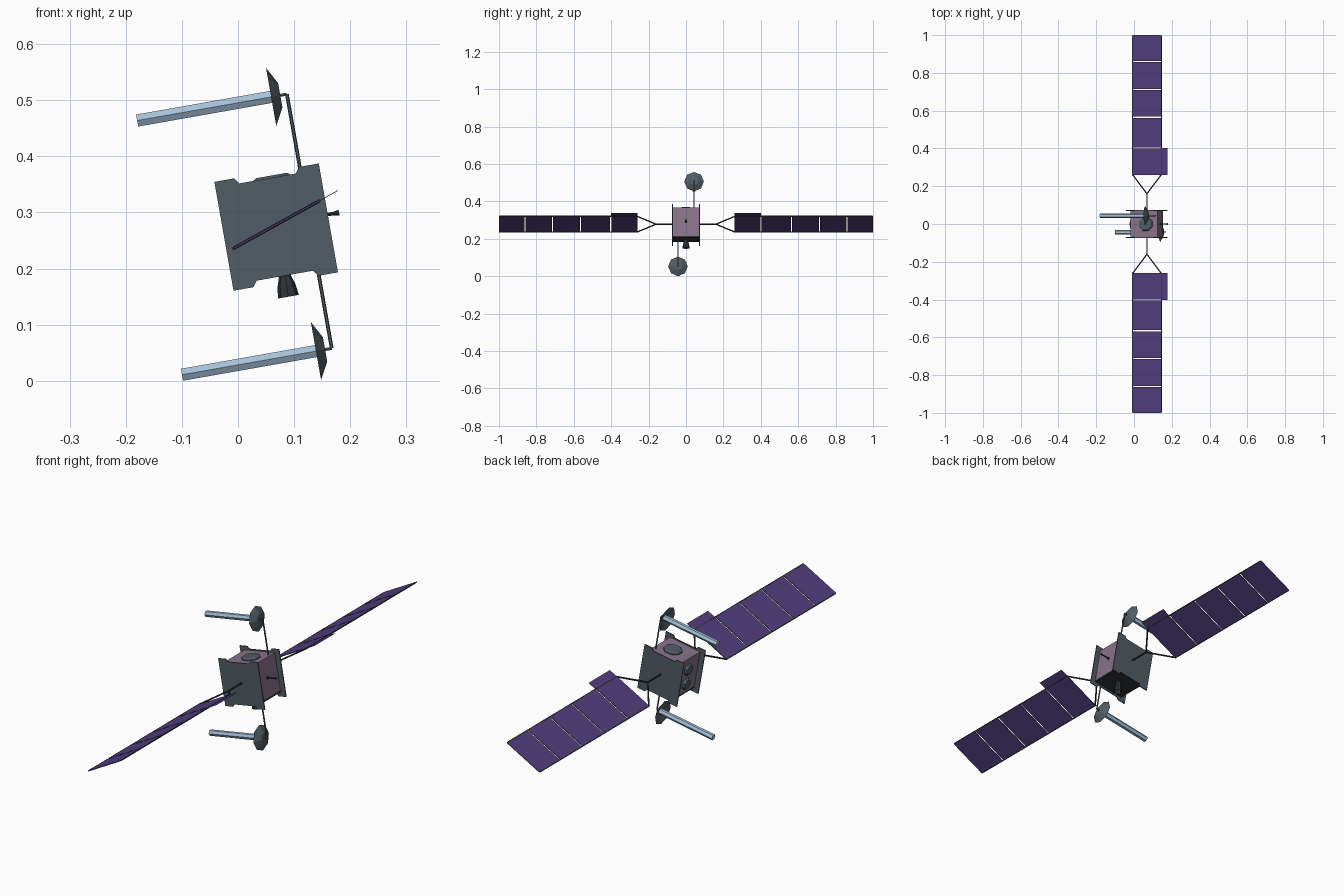
import bpy, bmesh
from math import radians, pi, cos, sin
from mathutils import Matrix, Vector

if "Cube" in bpy.data.objects:
    bpy.data.objects.remove(bpy.data.objects["Cube"])

T = Matrix.Translation
BUS = T((0.068, 0, 0.274)) @ Matrix.Rotation(radians(-10), 4, 'Y')     # tilted body frame
WING = T((0.0685, 0, 0.2785)) @ Matrix.Rotation(radians(-29), 4, 'Y')  # tilted panel frame
ALONG_X = Matrix.Rotation(radians(90), 4, 'Y')


def material(name, r, g, b):
    m = bpy.data.materials.new(name)
    m.diffuse_color = (r, g, b, 1)
    m.use_nodes = True
    m.node_tree.nodes["Principled BSDF"].inputs["Base Color"].default_value = m.diffuse_color
    return m


PINK = material("body_foil", 0.25, 0.17, 0.25)
PLATE = material("plate_grey", 0.085, 0.11, 0.13)
DARK = material("dark_metal", 0.03, 0.035, 0.04)
CELL = material("solar_cell", 0.085, 0.05, 0.21)
BLUE = material("feed_blue", 0.38, 0.53, 0.68)


def finish(name, bm, frame, mat):
    bmesh.ops.recalc_face_normals(bm, faces=bm.faces)
    bm.transform(frame)
    me = bpy.data.meshes.new(name)
    bm.to_mesh(me)
    bm.free()
    me.materials.append(mat)
    ob = bpy.data.objects.new(name, me)
    bpy.context.collection.objects.link(ob)
    return ob


def box(name, lo, hi, frame, mat):
    lo, hi = Vector(lo), Vector(hi)
    bm = bmesh.new()
    bmesh.ops.create_cube(bm, size=1, matrix=T((lo + hi) / 2) @ Matrix.Diagonal((*(hi - lo), 1)))
    return finish(name, bm, frame, mat)


def lathe(name, profile, sides, frame, mat, phase=0.0):
    """Revolve (radius, height) points round z; the ends are capped."""
    bm = bmesh.new()
    rings = [[bm.verts.new((r * cos(phase + 2 * pi * i / sides), r * sin(phase + 2 * pi * i / sides), h))
              for i in range(sides)] for r, h in profile]
    for a, b in zip(rings, rings[1:]):
        for i in range(sides):
            j = (i + 1) % sides
            bm.faces.new((a[i], a[j], b[j], b[i]))
    bm.faces.new(rings[0])
    bm.faces.new(rings[-1])
    return finish(name, bm, frame, mat)


def rod(name, a, b, r, frame, mat, sides=6):
    a, b = Vector(a), Vector(b)
    d = b - a
    turn = d.to_track_quat('Z', 'Y').to_matrix().to_4x4()
    return lathe(name, [(r, 0), (r, d.length)], sides, frame @ T(a) @ turn, mat)


# Body with dark underside
box("body", (-0.072, -0.07, -0.072), (0.072, 0.07, 0.083), BUS, PINK)
box("underside", (-0.072, -0.07, -0.08), (0.072, 0.07, -0.072), BUS, DARK)

# Notched side plates
quarter = [(0.0945, 0.0985), (0.0585, 0.0985), (0.051, 0.088)]
top = quarter + [(-u, v) for u, v in reversed(quarter)]
outline = top + [(u, -v) for u, v in reversed(top)]
for side, label in ((-1, "front"), (1, "back")):
    bm = bmesh.new()
    face = bm.faces.new([bm.verts.new((u, side * 0.07, v)) for u, v in outline])
    ext = bmesh.ops.extrude_face_region(bm, geom=[face])
    bmesh.ops.translate(bm, vec=(0, side * 0.004, 0),
                        verts=[g for g in ext["geom"] if isinstance(g, bmesh.types.BMVert)])
    finish(label + "_plate", bm, BUS, PLATE)

# Roof disc, thruster bell, small horn and rear sensors
lathe("roof_disc", [(0.04, 0.08), (0.038, 0.087), (0.03, 0.092)], 8, BUS @ T((0.008, 0, 0)), PLATE, pi / 8)
lathe("thruster", [(0.013, -0.078), (0.011, -0.09), (0.016, -0.105), (0.019, -0.126),
                   (0.016, -0.126), (0.008, -0.095)], 8, BUS, DARK)
lathe("horn", [(0.006, 0.07), (0.003, 0.085), (0.003, 0.104), (0.005, 0.115)], 8,
      BUS @ T((0, 0, 0.006)) @ ALONG_X, DARK)
for v in (-0.032, 0.032):
    lathe("rear_sensor", [(0.026, -0.07), (0.02, -0.083)], 8, BUS @ T((0, 0, v)) @ ALONG_X, PLATE, pi / 8)

# Two antennas: mast, octagonal dish and long feed
for s, label in ((1, "upper"), (-1, "lower")):
    y, v = s * 0.043, s * 0.23
    rod(label + "_mast", (0.06, y, s * 0.078), (0.06, y, v), 0.0033, BUS, PLATE)
    rod(label + "_dish_mount", (0.045, y, v), (0.06, y, v), 0.003, BUS, PLATE)
    axis = BUS @ T((0, y, v)) @ ALONG_X
    lathe(label + "_dish", [(0.022, 0.048), (0.0525, 0.0315), (0.02, 0.044)], 8, axis, PLATE)
    lathe(label + "_feed", [(0.0125, -0.211), (0.0125, 0.044)], 6, axis, BLUE, pi / 2)

# Solar wings: yoke, rails, five panels and a flap
W = 0.0875
edges = [0.26, 0.402, 0.565, 0.713, 0.861, 1.0]
for s, label in ((-1, "front"), (1, "back")):
    def span(name, x0, x1, y0, y1, t, mat):
        box(label + name, (x0, min(s * y0, s * y1), -t), (x1, max(s * y0, s * y1), t), WING, mat)

    rod(label + "_yoke_stem", (0, s * 0.07, 0), (0, s * 0.163, 0), 0.004, WING, DARK)
    for x in (-1, 1):
        rod(label + "_yoke_arm", (0, s * 0.16, 0), (x * (W - 0.002), s * 0.26, 0), 0.0035, WING, DARK)
        span("_rail", x * W - 0.002, x * W + 0.002, 0.258, 0.996, 0.002, DARK)
    for y0, y1 in zip(edges, edges[1:]):
        last = 0 if y1 == 1.0 else 0.003
        span("_panel", -W, W, y0 + (0.003 if y0 > 0.3 else 0), y1 - last, 0.0015, CELL)
    span("_flap", W, 0.125, 0.26, 0.402, 0.0006, CELL)
